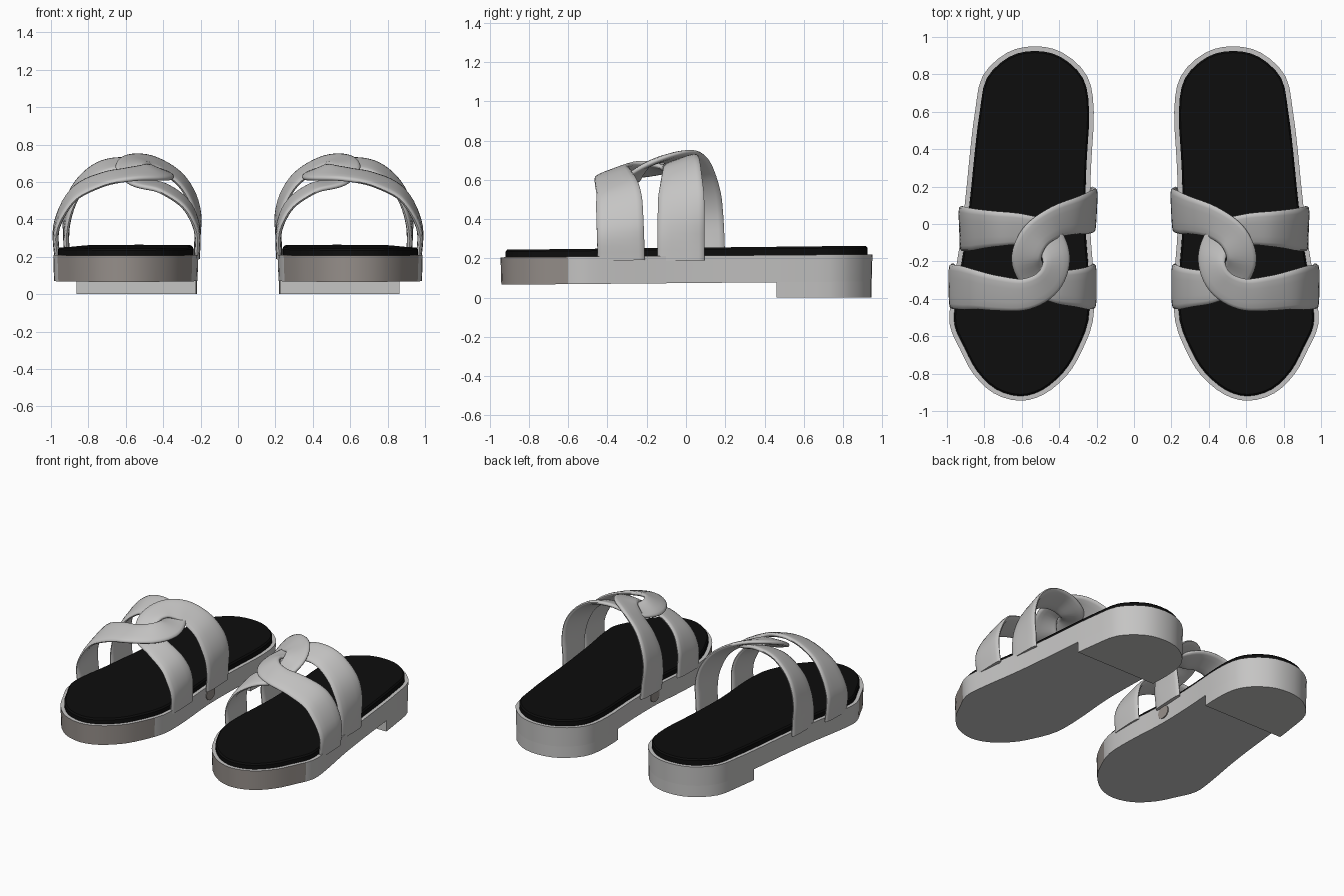
import bpy, bmesh, math
from mathutils import Vector

if "Cube" in bpy.data.objects:
    bpy.data.objects.remove(bpy.data.objects["Cube"])


def material(name, rgb):
    m = bpy.data.materials.new(name)
    m.use_nodes = True
    m.diffuse_color = (*rgb, 1)
    m.node_tree.nodes["Principled BSDF"].inputs["Base Color"].default_value = (*rgb, 1)
    return m


LIGHT = material("light grey", (0.56, 0.555, 0.55))
WARM = material("warm grey", (0.31, 0.28, 0.26))
BLACK = material("black", (0.004, 0.004, 0.004))


def spline(pts, steps, closed=False):
    """Catmull-Rom curve through the points."""
    pts = [Vector(p) for p in pts]
    n = len(pts)
    get = lambda i: pts[i % n] if closed else pts[max(0, min(n - 1, i))]
    out = []
    for i in range(n if closed else n - 1):
        a, b, c, d = (get(i + k) for k in (-1, 0, 1, 2))
        for s in range(steps):
            t = s / steps
            out.append(0.5 * (2 * b + (c - a) * t + (2 * a - 5 * b + 4 * c - d) * t ** 2
                              + (3 * b - a - 3 * c + d) * t ** 3))
    if not closed:
        out.append(pts[-1])
    return out


def inset(loop, dist):
    """Move a counter-clockwise outline inwards."""
    out = []
    for i, p in enumerate(loop):
        t = (loop[(i + 1) % len(loop)] - loop[i - 1]).normalized()
        out.append(p + Vector((-t.y, t.x)) * dist)
    return out


def loft(bm, rings):
    """Skin a list of closed rings and cap both ends."""
    vs = [[bm.verts.new(p) for p in r] for r in rings]
    n = len(vs[0])
    for a, b in zip(vs, vs[1:]):
        for i in range(n):
            bm.faces.new((a[i], a[(i + 1) % n], b[(i + 1) % n], b[i]))
    bm.faces.new(vs[0])
    bm.faces.new(vs[-1])


def cut(bm, y, clear=False):
    """Cut across the foot at y; optionally drop everything in front."""
    r = bmesh.ops.bisect_plane(bm, geom=bm.verts[:] + bm.edges[:] + bm.faces[:],
                               plane_co=(0, y, 0), plane_no=(0, 1, 0), clear_inner=clear)
    if clear:
        bmesh.ops.holes_fill(bm, edges=[e for e in r["geom_cut"] if isinstance(e, bmesh.types.BMEdge)])


def finish(bm, name, side, mats, rule=None, angle=35):
    for v in bm.verts:
        v.co.x *= side
    bmesh.ops.recalc_face_normals(bm, faces=bm.faces[:])
    if rule:
        for f in bm.faces:
            f.material_index = rule(f)
    mesh = bpy.data.meshes.new(name)
    bm.to_mesh(mesh)
    bm.free()
    for m in mats:
        mesh.materials.append(m)
    ob = bpy.data.objects.new(name, mesh)
    bpy.context.collection.objects.link(ob)
    bpy.ops.object.select_all(action="DESELECT")
    ob.select_set(True)
    bpy.context.view_layer.objects.active = ob
    bpy.ops.object.shade_smooth_by_angle(angle=math.radians(angle))


# Foot outline, counter-clockwise from the toe
OUTLINE = spline([(0.61, -0.945), (0.75, -0.905), (0.86, -0.80), (0.93, -0.67), (0.985, -0.54),
                  (0.975, -0.38), (0.93, -0.1), (0.9, 0.15), (0.875, 0.4), (0.85, 0.6),
                  (0.81, 0.79), (0.68, 0.915), (0.53, 0.95), (0.38, 0.915), (0.25, 0.79),
                  (0.215, 0.6), (0.23, 0.3), (0.235, 0.0), (0.215, -0.3), (0.22, -0.52),
                  (0.285, -0.69), (0.36, -0.81), (0.48, -0.91)], 3, True)
TOE_LINE, HEEL_LINE = -0.6, 0.46


def under(y): return 0.074 + 0.009 * y
def top(y): return 0.213 + 0.008 * y
def pad(y): return 0.254 + 0.011 * y


def level(loop, height):
    return [(p.x, p.y, height(p.y)) for p in loop]


# Straps: two U shapes that hook through each other
INNER_U = [(0.225, 0.08, 0.19), (0.218, 0.07, 0.42), (0.29, 0.05, 0.59), (0.42, 0.01, 0.69),
           (0.53, -0.07, 0.715), (0.575, -0.19, 0.68), (0.52, -0.29, 0.60), (0.4, -0.335, 0.565),
           (0.28, -0.34, 0.48), (0.22, -0.335, 0.35), (0.22, -0.33, 0.19)]
OUTER_U = [(0.965, -0.33, 0.19), (0.97, -0.335, 0.36), (0.88, -0.345, 0.53), (0.73, -0.37, 0.61),
           (0.58, -0.375, 0.64), (0.46, -0.31, 0.65), (0.415, -0.19, 0.655), (0.47, -0.07, 0.665),
           (0.6, -0.03, 0.695), (0.74, -0.025, 0.67), (0.86, -0.025, 0.56), (0.915, -0.025, 0.4),
           (0.915, -0.025, 0.19)]


def strap(path, name, side):
    pts = spline(path, 6)
    rings = []
    for i, p in enumerate(pts):
        t = (pts[min(i + 1, len(pts) - 1)] - pts[max(i - 1, 0)]).normalized()
        # The band lies flat on an arch over the foot that rises to the back
        n = Vector((p.x - 0.58, 0, p.z - 0.3)).normalized()
        n.y = -0.35 * max(n.z, 0)
        n = (n - t * n.dot(t)).normalized()
        w = t.cross(n)
        u = abs(2 * i / (len(pts) - 1) - 1)
        half = 0.08 + 0.04 * min(1, u * 1.4) ** 2
        ring = []
        for k in range(14):
            a = 2 * math.pi * k / 14
            c, s = math.cos(a), math.sin(a)
            ring.append(p + w * math.copysign(abs(c) ** 0.6, c) * half
                        + n * math.copysign(abs(s) ** 0.6, s) * 0.016)
        rings.append(ring)
    bm = bmesh.new()
    loft(bm, rings)
    finish(bm, name, side, [LIGHT], angle=60)


for side, label in ((1, "left"), (-1, "right")):
    # Sole with a warm grey toe edge
    bm = bmesh.new()
    loft(bm, [level(inset(OUTLINE, 0.004), under), level(OUTLINE, top)])
    cut(bm, TOE_LINE)
    finish(bm, label + "_sole", side, [LIGHT, WARM],
           lambda f: int(f.calc_center_median().y < TOE_LINE and abs(f.normal.z) < 0.5))

    # Heel block
    bm = bmesh.new()
    loft(bm, [level(inset(OUTLINE, 0.004), lambda y: 0), level(inset(OUTLINE, 0.004), under)])
    cut(bm, HEEL_LINE, True)
    finish(bm, label + "_heel", side, [LIGHT])

    # Padded insole
    bm = bmesh.new()
    loft(bm, [level(inset(OUTLINE, 0.025), lambda y: top(y) - 0.01),
              level(inset(OUTLINE, 0.025), lambda y: pad(y) - 0.01),
              level(inset(OUTLINE, 0.034), pad)])
    finish(bm, label + "_insole", side, [BLACK])

    # Worn spot on the inner edge
    bm = bmesh.new()
    disc = [(0.05 * math.cos(k * math.pi / 8), 0.045 * math.sin(k * math.pi / 8)) for k in range(16)]
    loft(bm, [[(x, 0.02 + a, 0.15 + b) for a, b in disc] for x in (0.231, 0.239)])
    finish(bm, label + "_edge_spot", side, [WARM])

    strap(INNER_U, label + "_inner_strap", side)
    strap(OUTER_U, label + "_outer_strap", side)
